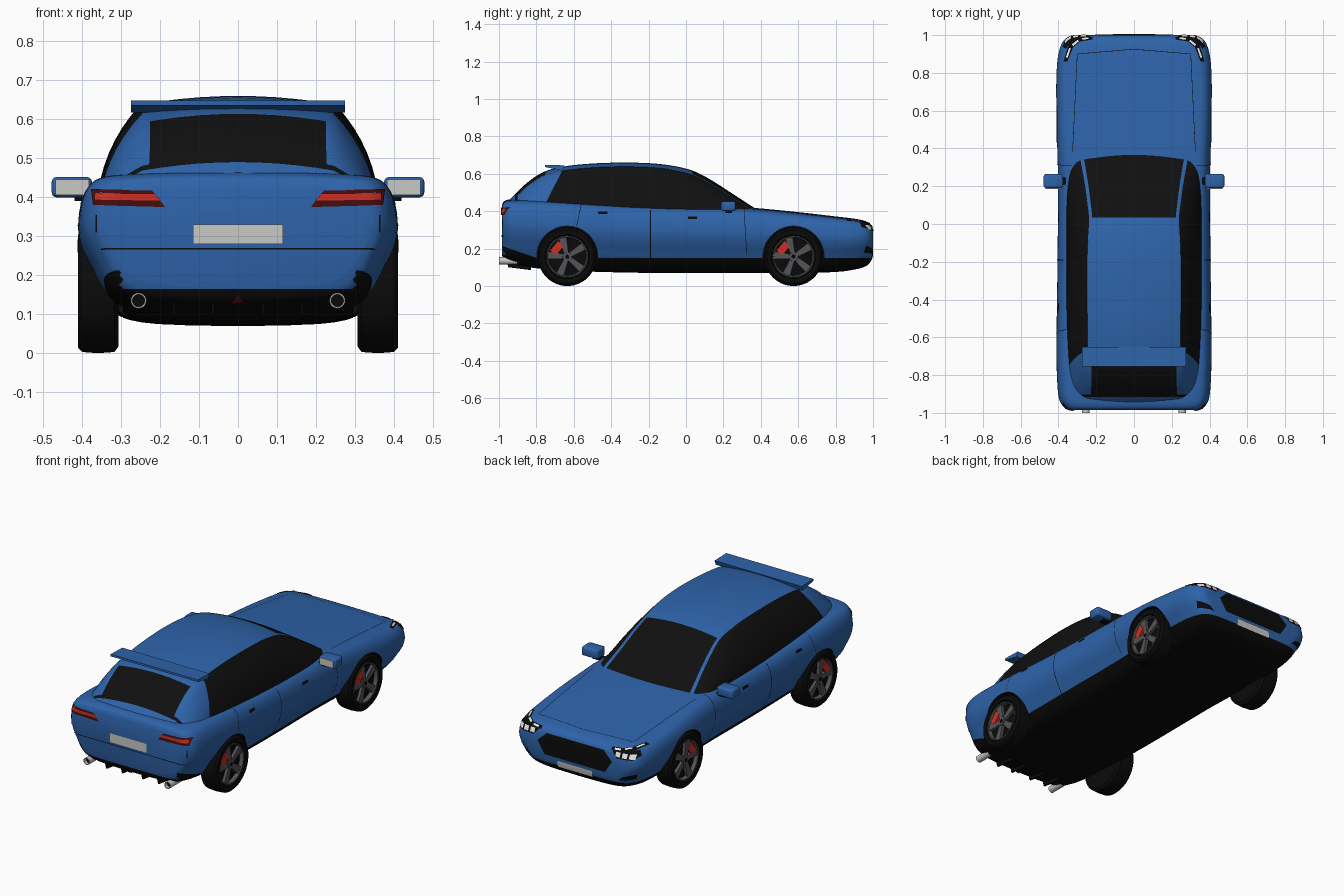
import bpy, bmesh, math
from mathutils import Vector
from mathutils.bvhtree import BVHTree

if "Cube" in bpy.data.objects:
    bpy.data.objects.remove(bpy.data.objects["Cube"])


def material(name, r, g, b):
    m = bpy.data.materials.new(name)
    m.use_nodes = True
    m.diffuse_color = (r, g, b, 1)
    m.node_tree.nodes["Principled BSDF"].inputs["Base Color"].default_value = (r, g, b, 1)
    return m


BLUE = material("body blue", .027, .125, .40)
BLACK = material("trim black", .003, .003, .003)
GLASS = material("dark glass", .005, .005, .005)
GREY = material("wheel grey", .09, .09, .1)
SILVER = material("silver", .58, .58, .56)
WHITE = material("lamp white", .85, .85, .85)
RED = material("bright red", .6, .03, .02)
DARK_RED = material("dark red", .06, .004, .004)


def finish(name, bm, mats, angle=35):
    me = bpy.data.meshes.new(name)
    bm.to_mesh(me)
    bm.free()
    for m in mats:
        me.materials.append(m)
    ob = bpy.data.objects.new(name, me)
    bpy.context.collection.objects.link(ob)
    shade(ob, angle)
    return ob


def shade(ob, angle=35):
    ob.data.shade_smooth()
    ob.data.set_sharp_from_angle(angle=math.radians(angle))


def spline(keys, n):
    """Smooth curve through rows of numbers, n steps per span."""
    k = [Vector(p) for p in keys]
    out = []
    for i in range(len(k) - 1):
        a, b = k[i], k[i + 1]
        ma = (b - k[max(i - 1, 0)]) / 2
        mb = (k[min(i + 2, len(k) - 1)] - a) / 2
        for s in range(n):
            t = s / n
            out.append(a * (2*t**3 - 3*t*t + 1) + ma * (t**3 - 2*t*t + t)
                       + b * (3*t*t - 2*t**3) + mb * (t**3 - t*t))
    return out + [k[-1]]


def loft(stations, tag=lambda j: 0):
    """Skin of half sections [(x, z)...] at each y, mirrored in x; tag marks bands."""
    bm = bmesh.new()
    rings = []
    for y, half in stations:
        pts = list(half) + [(-x, z) for x, z in half[-2:0:-1]]
        rings.append([bm.verts.new((x, y, z)) for x, z in pts])
    n, h = len(rings[0]), len(stations[0][1]) - 1
    for a, b in zip(rings, rings[1:]):
        for j in range(n):
            f = bm.faces.new((a[j], a[(j+1) % n], b[(j+1) % n], b[j]))
            f.material_index = tag(j if j < h else n - 1 - j)
    bm.faces.new(rings[0])
    bm.faces.new(rings[-1])
    bmesh.ops.recalc_face_normals(bm, faces=bm.faces)
    return bm


def cut(bm, co, no):
    bmesh.ops.bisect_plane(bm, geom=bm.verts[:] + bm.edges[:] + bm.faces[:],
                           plane_co=co, plane_no=no, dist=1e-5)


def lathe(name, profile, centre, mat, axis="x", side=1, n=40):
    """Revolve (offset along axis, radius) points."""
    bm = bmesh.new()
    rings = []
    for d, r in profile:
        ring = []
        for i in range(n):
            c, s = r * math.cos(math.tau*i/n), r * math.sin(math.tau*i/n)
            ring.append(bm.verts.new(Vector(centre) + Vector((side*d, c, s) if axis == "x" else (c, d, s))))
        rings.append(ring)
    for a, b in zip(rings, rings[1:]):
        for i in range(n):
            bm.faces.new((a[i], a[(i+1) % n], b[(i+1) % n], b[i]))
    bmesh.ops.remove_doubles(bm, verts=bm.verts, dist=1e-5)
    bmesh.ops.recalc_face_normals(bm, faces=bm.faces)
    return finish(name, bm, [mat])


def prism(name, outlines, lo, hi, mat, side=1, bevel=0):
    """Extrude (y, z) outlines along x from lo to hi."""
    bm = bmesh.new()
    for outline in outlines:
        f = bm.faces.new([bm.verts.new((side*lo, y, z)) for y, z in outline])
        g = bmesh.ops.extrude_face_region(bm, geom=[f])["geom"]
        bmesh.ops.translate(bm, verts=[v for v in g if isinstance(v, bmesh.types.BMVert)],
                            vec=(side*(hi - lo), 0, 0))
    bmesh.ops.recalc_face_normals(bm, faces=bm.faces)
    if bevel:
        bmesh.ops.bevel(bm, geom=bm.edges[:], offset=bevel, segments=3, affect="EDGES", profile=.5)
    return finish(name, bm, [mat])


def rect(a0, b0, a1, b1):
    return [(a0, b0), (a1, b0), (a1, b1), (a0, b1)]


# Main body shell: (y, half width, top, bottom) along the car
body_keys = [(-.985, .345, .43, .17), (-.97, .372, .455, .135), (-.92, .398, .465, .115),
             (-.8, .408, .465, .095), (-.6, .41, .455, .08), (-.2, .405, .435, .07),
             (.2, .402, .425, .07), (.36, .405, .418, .07), (.6, .412, .395, .07),
             (.8, .41, .372, .075), (.9, .40, .36, .088), (.96, .38, .347, .105),
             (.99, .35, .325, .135), (1, .32, .29, .165)]
section = spline([(0, 0), (.5, .015), (.73, .07), (.84, .18), (.91, .33), (.97, .47), (1, .62),
                  (.985, .79), (.94, .9), (.87, .955), (.72, .98), (.4, .995), (0, 1)], 3)
bm = loft([(y, [(w*u, bot + (top-bot)*v) for u, v in section])
           for y, w, top, bot in spline(body_keys, 6)])
cut(bm, (0, 0, .15), (0, 0, 1))
cut(bm, (0, 0, .165), (0, 0, 1))
cut(bm, (0, -.8, .15), (0, .35, 1))
for f in bm.faces:
    x, y, z = f.calc_center_median()
    low = z < .15 or (y < -.85 and z < .165)
    f.material_index = int(low or (abs(x) > .3 and z < .15 - (y + .8)*.35 and y < -.8))
skin = BVHTree.FromBMesh(bm)
body = finish("body_shell", bm, [BLUE, BLACK])

# Wheel arches cut out of the shell
AXLES = {"rear": -.635, "front": .575}
SIDES = {"left": 1, "right": -1}
for y in AXLES.values():
    for s in SIDES.values():
        cutter = lathe("arch_cutter", [(.295, 0), (.295, .163), (.5, .163), (.5, 0)],
                       (0, y, .157), BLUE, side=s, n=64)
        cutter.data.materials.append(BLACK)
        for p in cutter.data.polygons:
            p.material_index = 1
        mod = body.modifiers.new("arch", "BOOLEAN")
        mod.object, mod.operation, mod.solver = cutter, "DIFFERENCE", "EXACT"
        bpy.context.view_layer.objects.active = body
        bpy.ops.object.modifier_apply(modifier=mod.name)
        bpy.data.objects.remove(cutter)
shade(body)

# Cabin: (y, roof height, roof half width, base half width)
cabin_keys = [(-.95, .455, .25, .34), (-.9, .505, .245, .35), (-.84, .56, .243, .355),
              (-.76, .61, .243, .36), (-.66, .638, .245, .362), (-.5, .655, .247, .365),
              (-.3, .66, .25, .365), (-.12, .65, .246, .365), (.02, .622, .238, .365),
              (.12, .575, .248, .364), (.22, .512, .262, .362), (.32, .447, .28, .36),
              (.4, .395, .295, .355)]


def cabin_section(top, wt, wb):
    z0, z2, drop = .36, top - .022, .022
    z1 = z0 + (z2 - z0)*.6
    pts = [(0, z0)]
    for i in range(9):
        t = i / 8
        pts.append(((1-t)**2*wb + 2*t*(1-t)*(wb*.975) + t*t*wt, (1-t)**2*z0 + 2*t*(1-t)*z1 + t*t*z2))
    return pts + [(wt*u, top - drop*u*u) for u in (.93, .8, .6, .4, .2, 0)]


SIDE, PILLAR, CROWN = 1, 2, 3
bm = loft([(y, cabin_section(t, a, b)) for y, t, a, b in spline(cabin_keys, 5)],
          lambda j: SIDE if j < 9 else PILLAR if j == 9 else CROWN)
for y in (-.915, -.902, -.75, .035, .358):
    cut(bm, (0, y, 0), (0, 1, 0))
cut(bm, (0, -.75, .445), (0, .175, -.09))
for f in bm.faces:
    x, y, z = f.calc_center_median()
    window = f.material_index == SIDE and (y + .75)*.175 > (z - .445)*.09
    screen = f.material_index == CROWN and (y > .035 or -.915 < y < -.75)
    f.material_index = int(window or screen or y > .358 or -.915 < y < -.902)
finish("cabin", bm, [BLUE, GLASS])

# Thin plates laid onto the shell from one direction
VIEWS = {"rear": (lambda a, b: (a, -2, b), (0, 1, 0)), "front": (lambda a, b: (a, 2, b), (0, -1, 0)),
         "side": (lambda a, b: (2, a, b), (-1, 0, 0)), "top": (lambda a, b: (a, b, 2), (0, 0, -1))}


def plate(name, view, outlines, mat, lift=.003, mirror=True):
    place, d = VIEWS[view]
    d = Vector(d)
    bm = bmesh.new()
    for o in outlines:
        bm.faces.new([bm.verts.new((a, b, 0)) for a, b in o])
    for i in range(-50, 51):
        cut(bm, (i*.02, 0, 0), (1, 0, 0))
        cut(bm, (0, i*.02, 0), (0, 1, 0))
    lost = []
    for v in bm.verts:
        hit, no, _, _ = skin.ray_cast(Vector(place(v.co.x, v.co.y)), d)
        if hit:
            v.co = hit + no*lift
        else:
            lost.append(v)
    bmesh.ops.delete(bm, geom=lost, context="VERTS")
    bm.normal_update()
    bmesh.ops.reverse_faces(bm, faces=[f for f in bm.faces if f.normal.dot(d) > 0])
    if mirror:
        copy = bmesh.ops.duplicate(bm, geom=bm.verts[:] + bm.edges[:] + bm.faces[:])["geom"]
        for v in copy:
            if isinstance(v, bmesh.types.BMVert):
                v.co.x *= -1
        bmesh.ops.reverse_faces(bm, faces=[f for f in copy if isinstance(f, bmesh.types.BMFace)])
    finish(name, bm, [mat])


def line(a, b, w=.004):
    p, q = Vector(a), Vector(b)
    n = (q - p).orthogonal().normalized() * w/2
    return [tuple(p + n), tuple(q + n), tuple(q - n), tuple(p - n)]


# Rear details
plate("tail_lamps", "rear", [[(.375, .42), (.22, .417), (.187, .375), (.37, .38)]], DARK_RED)
plate("tail_lamp_strips", "rear", [[(.365, .41), (.215, .408), (.197, .392), (.365, .393)]], RED, .005)
plate("rear_number_plate", "rear", [rect(-.115, .28, .115, .33)], SILVER, .005, False)
plate("tailgate_seams", "rear", [line((0, .268), (.35, .268)), line((.362, .31), (.362, .355))], BLACK)
plate("rear_reflector", "rear", [[(-.018, .131), (.018, .131), (0, .154)]], DARK_RED, .005, False)

# Front details
plate("grille", "front", [[(-.18, .315), (.18, .315), (.235, .265), (.19, .195), (-.19, .195), (-.235, .265)]],
      BLACK, mirror=False)
plate("front_number_plate", "front", [rect(-.11, .145, .11, .18)], SILVER, .006, False)
plate("fog_lamps", "front", [[(.27, .17), (.35, .18), (.365, .215), (.3, .195)]], BLACK)
plate("headlamps", "front", [[(.23, .325), (.36, .337), (.378, .315), (.35, .295), (.26, .292)]], BLACK)
plate("headlamp_lenses", "front", [rect(x, .3, x + .028, .322) for x in (.255, .295, .333)], WHITE, .005)
plate("headlamp_tops", "top", [[(.22, .988), (.3, .984), (.345, .952), (.372, .86), (.352, .86),
                                (.322, .935), (.285, .965), (.22, .975)]], BLACK)
plate("headlamp_top_lenses", "top", [line((.24, .981), (.275, .977), .008), line((.295, .969), (.325, .945), .01),
                                     line((.338, .93), (.355, .88), .009)], WHITE, .005)
plate("bonnet_seams", "top", [line((.325, .38), (.3, .9), .003), line((.3, .9), (0, .925), .003)], BLACK, .002)

# Side details
plate("door_seams", "side", [line((-.19, .14), (-.19, .425)), line((-.585, .32), (-.56, .435), .003),
                             line((.31, .41), (.325, .17), .003)], BLACK)
plate("door_handles", "side", [rect(-.47, .382, -.42, .395), rect(.01, .357, .06, .37)], BLACK, .006)

# Roof spoiler
prism("roof_spoiler", [[(-.755, .648), (-.755, .636), (-.66, .618), (-.65, .645)]], -.275, .275, BLUE)

for side, s in SIDES.items():
    # Door mirrors
    prism(side + "_mirror_housing", [rect(.19, .4, .265, .452)], .375, .478, BLUE, s, .012)
    prism(side + "_mirror_glass", [rect(.186, .406, .192, .446)], .383, .468, SILVER, s)
    prism(side + "_mirror_stalk", [rect(.21, .39, .245, .405)], .36, .42, BLACK, s)
    # Exhausts and underside fins
    lathe(side + "_exhaust", [(-.9, .02), (-1, .02), (-1, .016), (-.96, .016)], (s*.255, 0, .135), SILVER, "y", n=24)
    lathe(side + "_exhaust_bore", [(-.98, .016), (-.98, 0)], (s*.255, 0, .135), BLACK, "y", n=24)
    for x in (.06, .16):
        prism(side + "_diffuser_fin", [[(-.96, .14), (-.95, .1), (-.83, .085), (-.83, .14)]], x, x + .008, BLACK, s)
    # Wheels
    for end, y in AXLES.items():
        name, c = end + "_" + side + "_", (0, y, .157)

        def polar(angle, pts):
            a = math.radians(angle)
            return [(y + r*math.cos(a) - w*math.sin(a), .157 + r*math.sin(a) + w*math.cos(a)) for r, w in pts]

        lathe(name + "tyre", [(.31, 0), (.31, .1), (.307, .14), (.317, .154), (.36, .157), (.4, .154),
                              (.411, .142), (.409, .118), (.382, .108), (.38, 0)], c, BLACK, side=s, n=56)
        lathe(name + "rim", [(.385, .109), (.405, .112), (.405, .106), (.385, .1)], c, GREY, side=s, n=56)
        lathe(name + "hub", [(.38, .026), (.403, .024), (.403, 0)], c, GREY, side=s)
        lathe(name + "hub_cap", [(.4, .011), (.406, .01), (.406, 0)], c, BLACK, side=s, n=20)
        prism(name + "spokes", [polar(32 + 72*k, [(.015, -.012), (.104, -.021), (.104, .021), (.015, .012)])
                                for k in range(5)], .383, .399, GREY, s)
        prism(name + "brake_caliper", [polar(140, [(.05, -.028), (.092, -.036), (.092, .036), (.05, .028)])],
              .378, .402, RED, s)
